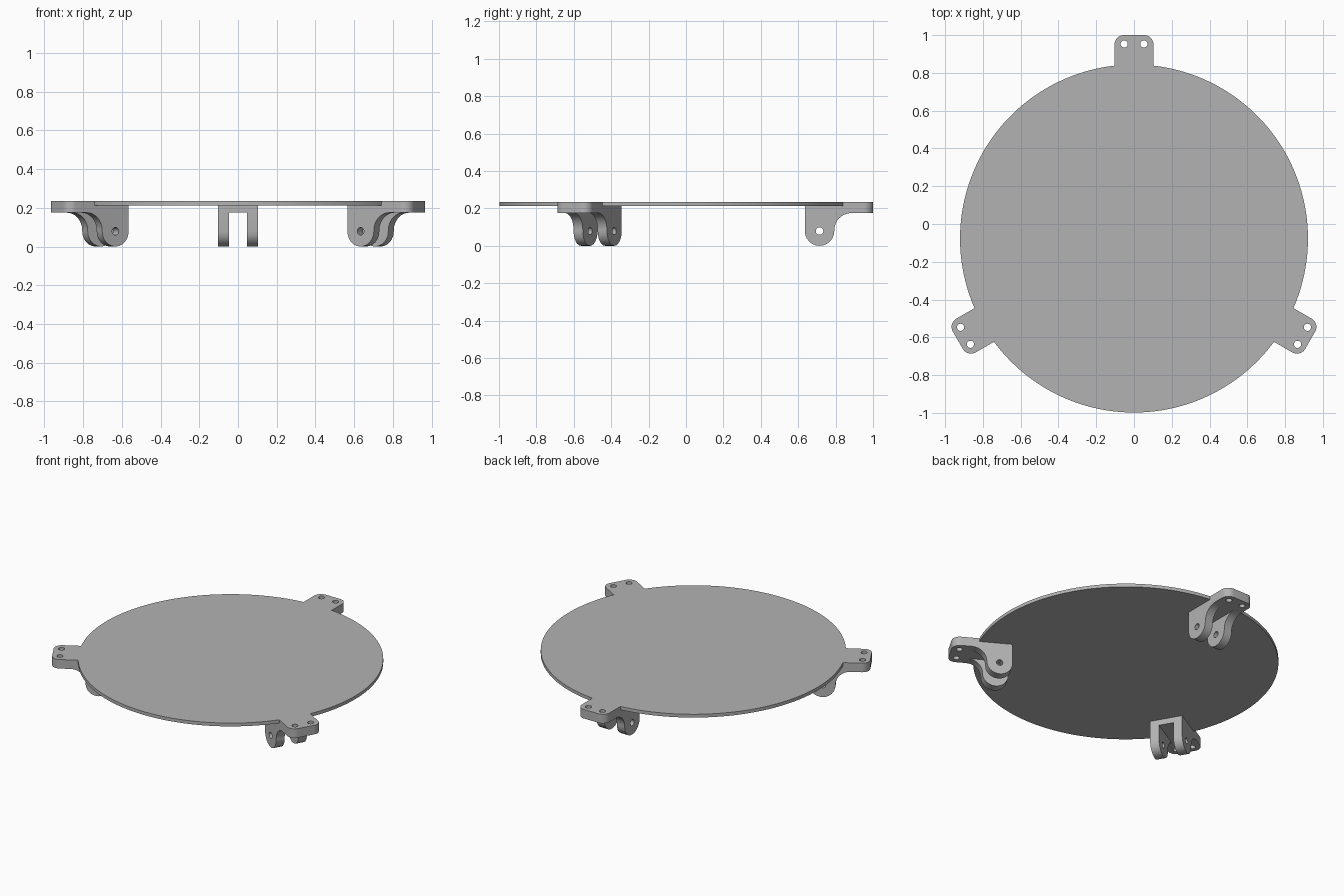
import bpy, bmesh
from math import radians, cos, sin, sqrt, asin, degrees
from mathutils import Matrix, Vector

if "Cube" in bpy.data.objects:
    bpy.data.objects.remove(bpy.data.objects["Cube"])

CENTRE = Vector((0, -0.077, 0))
DISC_R, TAB_R, HALF_W, CORNER = 0.921, 1.077, 0.103, 0.05
TOP, SEAT, FLANGE = 0.235, 0.213, 0.175

grey = bpy.data.materials.new("plain grey")
grey.use_nodes = True
grey.diffuse_color = (0.45, 0.45, 0.45, 1)
grey.node_tree.nodes["Principled BSDF"].inputs["Base Color"].default_value = grey.diffuse_color


def arc(cx, cy, r, start, end, steps=12):
    angles = [radians(start + (end - start) * i / steps) for i in range(steps + 1)]
    return [(cx + r * cos(a), cy + r * sin(a)) for a in angles]


def circle(cx, cy, r):
    return arc(cx, cy, r, 0, 360, 24)[:-1]


def turn(points, degs):
    rot = Matrix.Rotation(radians(degs), 2)
    return [tuple(rot @ Vector(p)) for p in points]


def bake(obj):
    """Replace an object by its evaluated mesh."""
    bpy.context.view_layer.update()
    deps = bpy.context.evaluated_depsgraph_get()
    mesh = bpy.data.meshes.new_from_object(obj.evaluated_get(deps))
    bm = bmesh.new()
    bm.from_mesh(mesh)
    bmesh.ops.remove_doubles(bm, verts=bm.verts, dist=0.0001)
    bmesh.ops.dissolve_limit(bm, angle_limit=0.001, verts=bm.verts, edges=bm.edges)
    bmesh.ops.recalc_face_normals(bm, faces=bm.faces)
    bm.to_mesh(mesh)
    bm.free()
    mesh.materials.clear()
    mesh.materials.append(grey)
    name = obj.name
    bpy.data.objects.remove(obj)
    result = bpy.data.objects.new(name, mesh)
    bpy.context.collection.objects.link(result)
    return result


def extrude(name, loops, low, high, frame=Matrix()):
    """Solid from an outline and its holes, between two heights."""
    curve = bpy.data.curves.new(name, "CURVE")
    curve.dimensions, curve.fill_mode = "2D", "BOTH"
    curve.extrude = (high - low) / 2
    for loop in loops:
        spline = curve.splines.new("POLY")
        spline.points.add(len(loop) - 1)
        for point, (x, y) in zip(spline.points, loop):
            point.co = (x, y, 0, 1)
        spline.use_cyclic_u = True
    obj = bpy.data.objects.new(name, curve)
    bpy.context.collection.objects.link(obj)
    obj = bake(obj)
    obj.data.transform(frame @ Matrix.Translation((0, 0, (low + high) / 2)))
    return obj


def smooth(obj):
    bpy.ops.object.select_all(action="DESELECT")
    obj.select_set(True)
    bpy.context.view_layer.objects.active = obj
    bpy.ops.object.shade_smooth_by_angle(angle=radians(30))


# Tab end with rounded corners, pointing along +y, and its two screw holes
tab_end = (arc(HALF_W - CORNER, TAB_R - CORNER, CORNER, 0, 90)
           + arc(CORNER - HALF_W, TAB_R - CORNER, CORNER, 90, 180))
holes = [circle(s * 0.052, 1.03, 0.019) for s in (-1, 1)]

# Round plate with three tabs
root = sqrt(DISC_R ** 2 - HALF_W ** 2)
gap = degrees(asin(HALF_W / DISC_R))
third = [(HALF_W, root)] + tab_end + arc(0, 0, DISC_R, 90 + gap, 210 - gap, 64)[:-1]
outline = [p for k in range(3) for p in turn(third, 120 * k)]
plate_holes = [turn(h, 120 * k) for k in range(3) for h in holes]
plate = extrude("round_plate", [outline] + plate_holes, SEAT, TOP)
plate.location = CENTRE
smooth(plate)

# Bracket side profile: radial distance across, height up
PIN_R, LUG, FILLET = 0.791, 0.079, 0.092
inner = PIN_R - LUG
side = ([(TAB_R, FLANGE), (TAB_R, SEAT), (inner, SEAT)]
        + arc(PIN_R, LUG, LUG, 180, 360)
        + arc(PIN_R + LUG + FILLET, FLANGE - FILLET, FILLET, 180, 90))
upright = Matrix(((0, 0, 1, 0), (1, 0, 0, 0), (0, 1, 0, 0), (0, 0, 0, 1)))
bracket = extrude("bracket", [side, circle(PIN_R, LUG, 0.02)], -HALF_W, HALF_W, upright)

# Plan shape rounds the flange, channel splits the lug into two ears
plan = extrude("plan_cutter", [[(-HALF_W - 0.01, 0.6), (HALF_W + 0.01, 0.6),
                                (HALF_W + 0.01, TAB_R - 0.06), (HALF_W, TAB_R - CORNER)]
                               + tab_end[1:-1]
                               + [(-HALF_W, TAB_R - CORNER), (-HALF_W - 0.01, TAB_R - 0.06)]]
               + holes, -0.1, 0.3)
channel = extrude("channel_cutter", [[(-0.046, 0.6), (0.046, 0.6), (0.046, 1.0), (-0.046, 1.0)]],
                  -0.1, FLANGE)
for cutter, operation in ((plan, "INTERSECT"), (channel, "DIFFERENCE")):
    cutter.hide_render = True
    mod = bracket.modifiers.new(cutter.name, "BOOLEAN")
    mod.operation, mod.object, mod.solver = operation, cutter, "EXACT"
bracket = bake(bracket)
for cutter in (plan, channel):
    bpy.data.objects.remove(cutter)

# Three brackets around the plate
smooth(bracket)
bracket.name = "back_bracket"
bracket.location = CENTRE
for name, angle in (("right_bracket", 120), ("left_bracket", 240)):
    copy = bracket.copy()
    copy.name = name
    copy.rotation_euler.z = radians(angle)
    bpy.context.collection.objects.link(copy)
